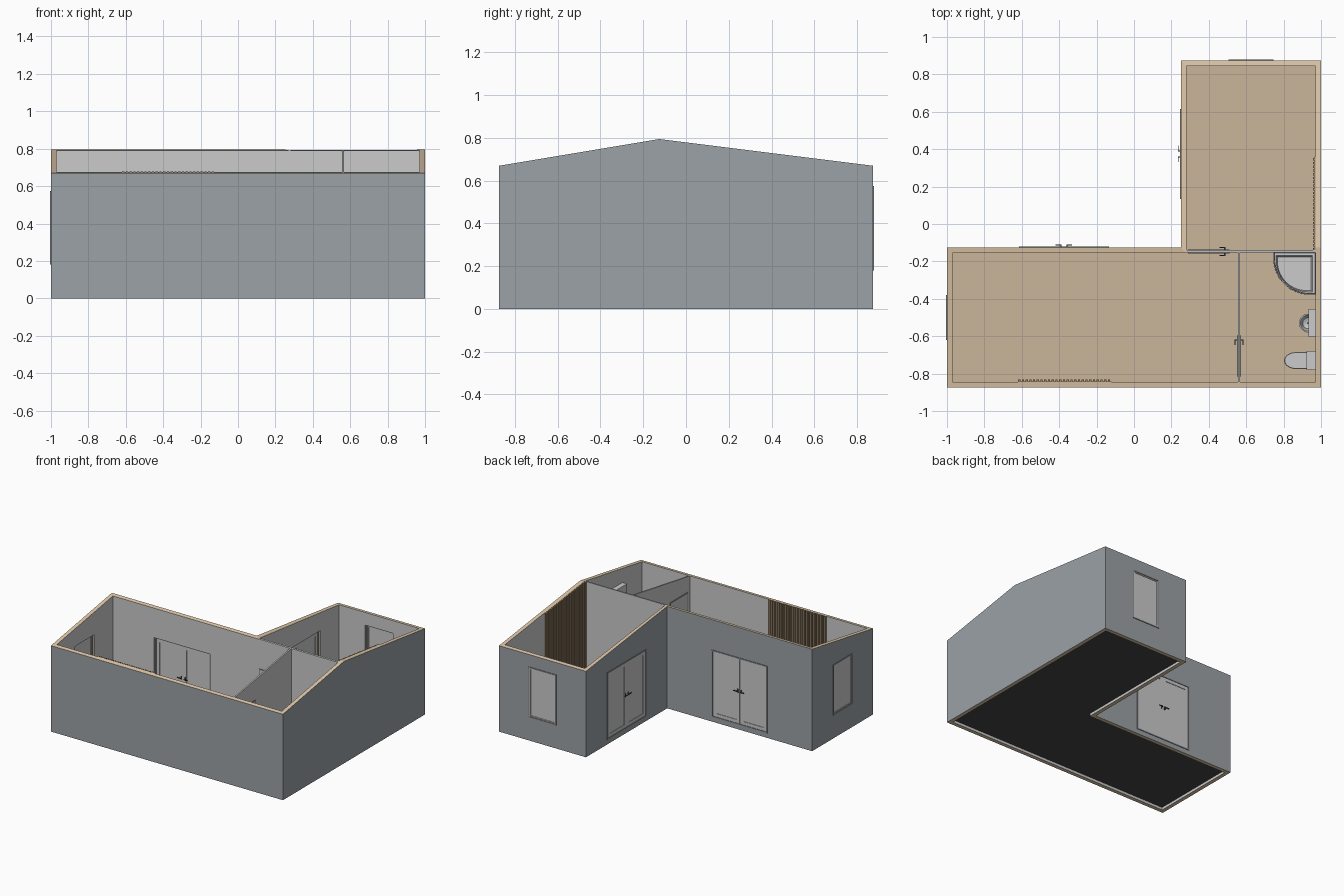
import bpy, bmesh
from math import radians, sin, cos, pi
from mathutils import Matrix, Vector

if "Cube" in bpy.data.objects:
    bpy.data.objects.remove(bpy.data.objects["Cube"])

def material(name, rgb):
    m = bpy.data.materials.new(name)
    m.diffuse_color = (*rgb, 1)
    m.use_nodes = True
    m.node_tree.nodes["Principled BSDF"].inputs["Base Color"].default_value = m.diffuse_color
    return m

TIMBER = material("timber", (0.75, 0.58, 0.40))
CLAD = material("cladding", (0.33, 0.36, 0.38))
PLASTER = material("plaster", (0.66, 0.66, 0.65))
FLOOR = material("floor_boards", (0.60, 0.47, 0.32))
DARK = material("dark", (0.06, 0.06, 0.065))
SLAT = material("slat_wood", (0.36, 0.27, 0.17))
FRAME = material("frame_grey", (0.28, 0.29, 0.30))
FZ = 0.035   # finished floor level

def roof(y):
    """Height of the wall tops: two slopes meeting at a ridge."""
    d = y + 0.125
    return 0.795 - 0.125 * (d if d > 0 else -d / 0.75)

def finish(name, bm, mats=(), M=None):
    me = bpy.data.meshes.new(name)
    bm.to_mesh(me)
    bm.free()
    ob = bpy.data.objects.new(name, me)
    bpy.context.collection.objects.link(ob)
    for m in mats:
        me.materials.append(m)
    if M:
        ob.matrix_world = M
    return ob

def boxes(name, items, mat=None, M=None):
    """One mesh of boxes (low corner, high corner); top None follows the roof slope."""
    bm = bmesh.new()
    for lo, hi in items:
        top = hi[2]
        a, b = Vector(lo), Vector((hi[0], hi[1], 1 if top is None else top))
        vs = bmesh.ops.create_cube(bm, size=1)["verts"]
        for v in vs:
            up = v.co.z > 0
            v.co = Vector([(a[i] + b[i]) / 2 + v.co[i] * (b[i] - a[i]) for i in range(3)])
            if up and top is None:
                v.co.z = roof(v.co.y)
    return finish(name, bm, [mat] if mat else [], M)

def loft(name, outline, layers, centre, mat=None):
    """Stack scaled copies of an outline; layers are (scale, z)."""
    bm = bmesh.new()
    cx, cy = centre
    rings = [[bm.verts.new((cx + x * s, cy + y * s, z)) for x, y in outline] for s, z in layers]
    n = len(outline)
    for r0, r1 in zip(rings, rings[1:]):
        for i in range(n):
            j = (i + 1) % n
            bm.faces.new((r0[i], r0[j], r1[j], r1[i]))
    bm.faces.new(rings[0][::-1])
    bm.faces.new(rings[-1])
    bmesh.ops.recalc_face_normals(bm, faces=bm.faces)
    ob = finish(name, bm, [mat] if mat else [])
    bpy.context.view_layer.objects.active = ob
    ob.select_set(True)
    bpy.ops.object.shade_smooth_by_angle(angle=radians(35))
    ob.select_set(False)
    return ob

# outer shell: L-shaped wall ring, timber core edge with cladding and plaster sides
outer = [(-1, -.875), (1, -.875), (1, -.125), (1, .875), (.25, .875), (.25, -.125), (-1, -.125)]
inner = [(-.97, -.845), (.97, -.845), (.97, -.125), (.97, .845), (.28, .845), (.28, -.155), (-.97, -.155)]
bm = bmesh.new()
ob_, ot, ib, it = [[bm.verts.new((x, y, roof(y) if up else 0)) for x, y in pts]
                   for pts, up in ((outer, 0), (outer, 1), (inner, 0), (inner, 1))]
for i in range(7):
    j = (i + 1) % 7
    for quad, mi in (((ob_[i], ob_[j], ot[j], ot[i]), 1), ((ib[j], ib[i], it[i], it[j]), 2),
                     ((ot[i], ot[j], it[j], it[i]), 0), ((ob_[j], ob_[i], ib[i], ib[j]), 0)):
        bm.faces.new(quad).material_index = mi
walls = finish("outer_walls", bm, (TIMBER, CLAD, PLASTER))

# floor slab, raised a little, dark underneath
bm = bmesh.new()
f = bm.faces.new([bm.verts.new((x, y, .02)) for x, y in inner])
top = bmesh.ops.extrude_face_region(bm, geom=[f])["geom"]
bmesh.ops.translate(bm, vec=(0, 0, FZ - .02), verts=[v for v in top if isinstance(v, bmesh.types.BMVert)])
bmesh.ops.recalc_face_normals(bm, faces=bm.faces)
bm.normal_update()
for f in bm.faces:
    f.material_index = 1 if f.normal.z < -.5 else 0
finish("floor", bm, (FLOOR, DARK))

# inner partitions
boxes("partition_bath", [((.556, -.845, FZ), (.567, -.15, None))], PLASTER)
boxes("partition_bedroom", [((.28, -.153, FZ), (.97, -.14, None))], PLASTER)

def bars(x0, x1, z0, z1, b, y0, y1):
    """Four bars of a rectangular frame."""
    return [((x0, y0, z0), (x0 + b, y1, z1)), ((x1 - b, y0, z0), (x1, y1, z1)),
            ((x0 + b, y0, z0), (x1 - b, y1, z0 + b)), ((x0 + b, y0, z1 - b), (x1 - b, y1, z1))]

def handle(x, y, side, lever, z=.30):
    """Rose, neck and lever; side is the y direction it sticks out."""
    def b(xa, xb, ya, yb, h):
        ys = sorted((y + side * ya, y + side * yb))
        return ((min(xa, xb), ys[0], z - h), (max(xa, xb), ys[1], z + h))
    return [b(x - .006, x + .006, 0, .003, .014), b(x - .003, x + .003, .003, .014, .003),
            b(x - .003 * lever, x + .028 * lever, .011, .016, .003)]

def opening(name, at, rot, w, z0, z1, door):
    """Cut a hole in the shell and fill it; local -y is outward."""
    M = Matrix.Translation((*at, 0)) @ Matrix.Rotation(radians(rot), 4, 'Z')
    h = w / 2
    cut = boxes(name + "_cutter", [((-h, -.05, z0), (h, .06, z1))], None, M)
    cut.hide_render = True
    cut.display_type = 'WIRE'
    mod = walls.modifiers.new(name, 'BOOLEAN')
    mod.operation, mod.object, mod.solver = 'DIFFERENCE', cut, 'EXACT'
    boxes(name + "_frame", bars(-h, h, z0, z1, .009, -.004, .018), FRAME, M)
    leaves = [(-h + .009, -.001), (.001, h - .009)] if door else [(-h + .009, h - .009)]
    b = .026 if door else .008
    stiles, glass = [], []
    for x0, x1 in leaves:
        stiles += bars(x0, x1, z0 + .009, z1 - .009, b, 0, .012)
        glass.append(((x0 + b, .004, z0 + .009 + b), (x1 - b, .008, z1 - .009 - b)))
    boxes(name + "_leaves", stiles, None, M)
    boxes(name + "_glass", glass, None, M)
    if door:
        boxes(name + "_handles", [p for s in (1, -1) for y, d in ((0, -1), (.012, 1))
                                  for p in handle(.016 * s, y, d, s)], DARK, M)

opening("patio_door_main", (-.375, -.125), 180, .48, .037, .56, True)
opening("patio_door_wing", (.25, .375), -90, .48, .037, .56, True)
opening("window_back", (.625, .875), 180, .24, .18, .575, False)
opening("window_left", (-1, -.5), -90, .24, .18, .575, False)

def inner_door(name, at, rot, lever):
    """Flush leaf in a slim architrave, standing proud of both partition faces."""
    M = Matrix.Translation((*at, 0)) @ Matrix.Rotation(radians(rot), 4, 'Z')
    boxes(name + "_frame", bars(-.11, .11, FZ, .56, .009, -.010, .010), FRAME, M)
    boxes(name + "_leaf", [((-.101, -.008, FZ + .002), (.101, .008, .551))], None, M)
    boxes(name + "_handle", handle(-.085 * lever, .008, 1, lever) + handle(-.085 * lever, -.008, -1, lever), DARK, M)

inner_door("bath_door", (.5615, -.705), 90, -1)
inner_door("bedroom_door", (.40, -.1465), 0, -1)

# slatted feature walls
N, P = 25, .02
boxes("slat_wall_main", [((-.62, -.845, FZ), (-.12, -.841, None))] +
      [((-.62 + i * P, -.841, FZ), (-.608 + i * P, -.832, None)) for i in range(N)], SLAT)
boxes("slat_wall_wing", [((.966, -.125, FZ), (.97, .36, None)), ((.966, -.14, FZ), (.97, -.125, None))] +
      [((.957, -.14 + i * P, FZ), (.966, -.128 + i * P, None)) for i in range(N)], SLAT)

# shower: quarter-round tray and curved glass, corner at the back right
def quarter(r, straight, n=14):
    k = r - straight
    return [(-straight - k * cos(a), -straight - k * sin(a)) for a in (pi / 2 * i / n for i in range(n + 1))]

c = .115
tray = [(x + c, y + c) for x, y in [(0, 0), (-.225, 0)] + quarter(.225, .03) + [(0, -.225)]]
loft("shower_tray", tray, [(1, FZ), (1, .065), (.99, .07), (.86, .07), (.80, .05)], (.97 - c, -.153 - c))
arc = [(-.221, 0)] + quarter(.221, .03) + [(0, -.221)]
arc_in = [(-.216, 0)] + quarter(.216, .03) + [(0, -.216)]
loft("shower_screen", arc + arc_in[::-1], [(1, .07), (1, .5)], (.97, -.153))

# toilet
D = [(.06, .045), (-.02, .045)] + [(-.02 - .065 * sin(a), .045 * cos(a)) for a in
                                   (pi * i / 16 for i in range(1, 16))] + [(-.02, -.045), (.06, -.045)]
loft("toilet_bowl", D, [(.6, FZ), (.6, .08), (.95, .13), (.97, .145)], (.887, -.73))
loft("toilet_lid", D, [(1, .145), (1, .157), (.95, .161)], (.887, -.73))
boxes("toilet_tank", [((.925, -.777, .12), (.97, -.683, .25)), ((.921, -.78, .25), (.97, -.68, .26))])

# wash basin with pedestal, mirror cabinet above
circle = [(cos(a) * .05, sin(a) * .05) for a in (2 * pi * i / 28 for i in range(28))]
loft("basin", circle, [(.35, FZ), (.3, .17), (.7, .195), (1, .25), (.86, .25), (.6, .215), (.2, .205)], (.932, -.53))
boxes("basin_shelf", [((.95, -.595, .215), (.97, -.465, .25))])
boxes("basin_tap", [((.955, -.535, .25), (.963, -.525, .285)), ((.925, -.534, .279), (.955, -.526, .285))], FRAME)
boxes("mirror_cabinet", [((.932, -.605, .42), (.97, -.455, .605))])
